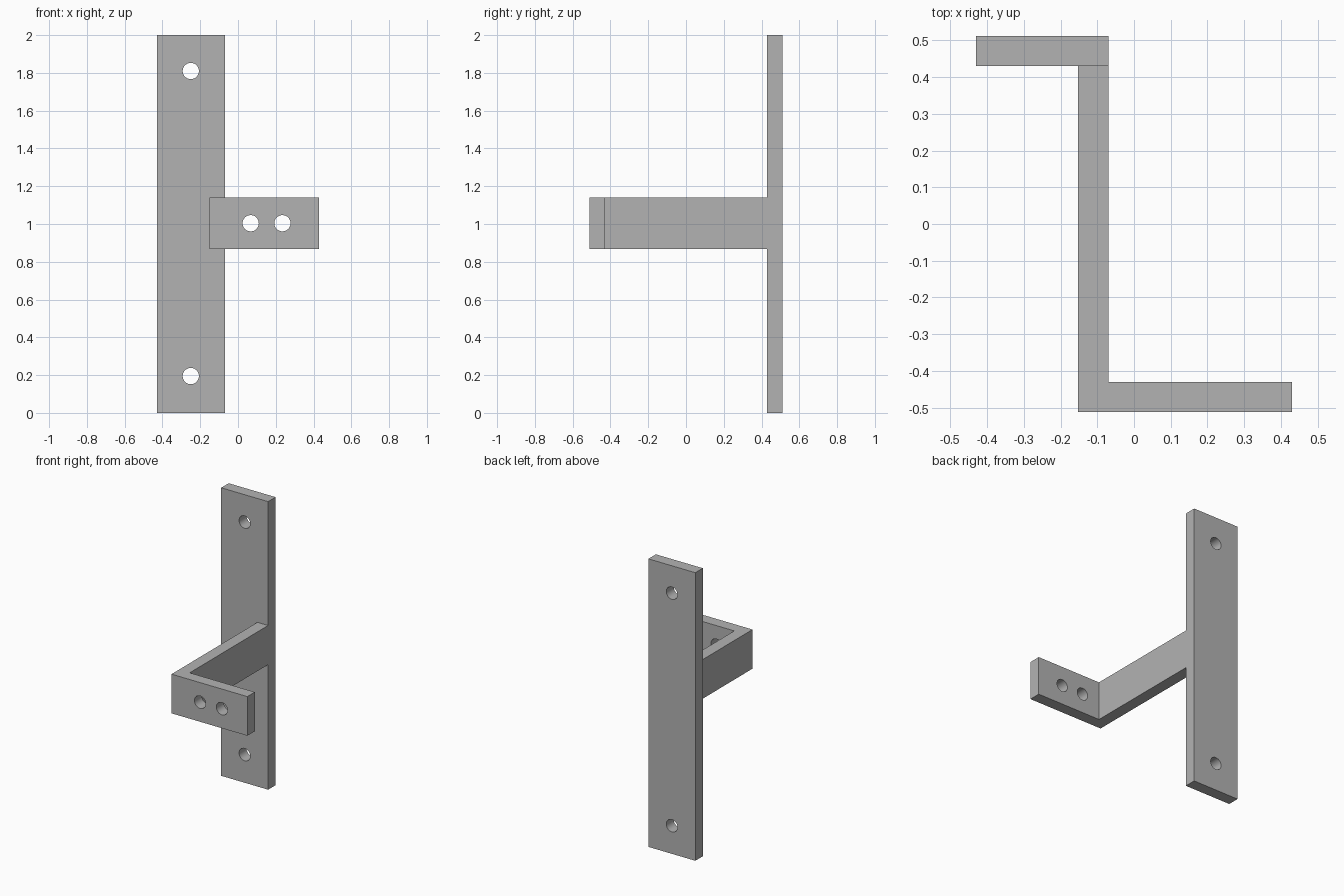
import bpy
import bmesh
import math

cube = bpy.data.objects.get("Cube")
if cube:
    bpy.data.objects.remove(cube, do_unlink=True)

# One plain grey metal
metal = bpy.data.materials.new("grey_metal")
metal.use_nodes = True
GREY = (0.45, 0.45, 0.45, 1)
metal.diffuse_color = GREY
metal.node_tree.nodes["Principled BSDF"].inputs["Base Color"].default_value = GREY

HOLE_RADIUS = 0.043


def extrude_outline(name, outline, bottom, top):
    """Extrude an outline in plan upwards into a solid."""
    bm = bmesh.new()
    base = bm.faces.new([bm.verts.new((x, y, bottom)) for x, y in outline])
    result = bmesh.ops.extrude_face_region(bm, geom=[base])
    raised = [v for v in result["geom"] if isinstance(v, bmesh.types.BMVert)]
    bmesh.ops.translate(bm, verts=raised, vec=(0, 0, top - bottom))
    bmesh.ops.recalc_face_normals(bm, faces=bm.faces)
    mesh = bpy.data.meshes.new(name)
    bm.to_mesh(mesh)
    bm.free()
    mesh.materials.append(metal)
    obj = bpy.data.objects.new(name, mesh)
    bpy.context.collection.objects.link(obj)
    return obj


def drill(obj, x, y, z):
    """Cut a round hole from front to back."""
    bpy.ops.mesh.primitive_cylinder_add(
        vertices=48, radius=HOLE_RADIUS, depth=0.2,
        location=(x, y, z), rotation=(math.pi / 2, 0, 0))
    cutter = bpy.context.object
    cutter.name = "hole_cutter"
    cutter.hide_render = True
    cutter.data.materials.append(metal)
    cut = obj.modifiers.new("hole", 'BOOLEAN')
    cut.operation = 'DIFFERENCE'
    cut.solver = 'EXACT'
    cut.object = cutter
    bpy.context.view_layer.objects.active = obj
    bpy.ops.object.modifier_apply(modifier=cut.name)
    bpy.data.objects.remove(cutter, do_unlink=True)


# Tall mounting plate with a screw hole near each end
plate = extrude_outline(
    "mounting_plate",
    [(-0.43, 0.43), (-0.07, 0.43), (-0.07, 0.512), (-0.43, 0.512)], 0, 2)
for z in (0.195, 1.81):
    drill(plate, -0.25, 0.47, z)

# Arm reaching forwards and turning into a tab with two holes
arm = extrude_outline(
    "arm_and_tab",
    [(-0.152, 0.43), (-0.152, -0.512), (0.43, -0.512),
     (0.43, -0.43), (-0.07, -0.43), (-0.07, 0.43)], 0.868, 1.14)
for x in (0.067, 0.235):
    drill(arm, x, -0.47, 1.004)

# Round hole walls, crisp edges elsewhere
bpy.ops.object.select_all(action='DESELECT')
for part in (plate, arm):
    part.select_set(True)
bpy.context.view_layer.objects.active = plate
bpy.ops.object.shade_smooth_by_angle(angle=math.radians(30))
